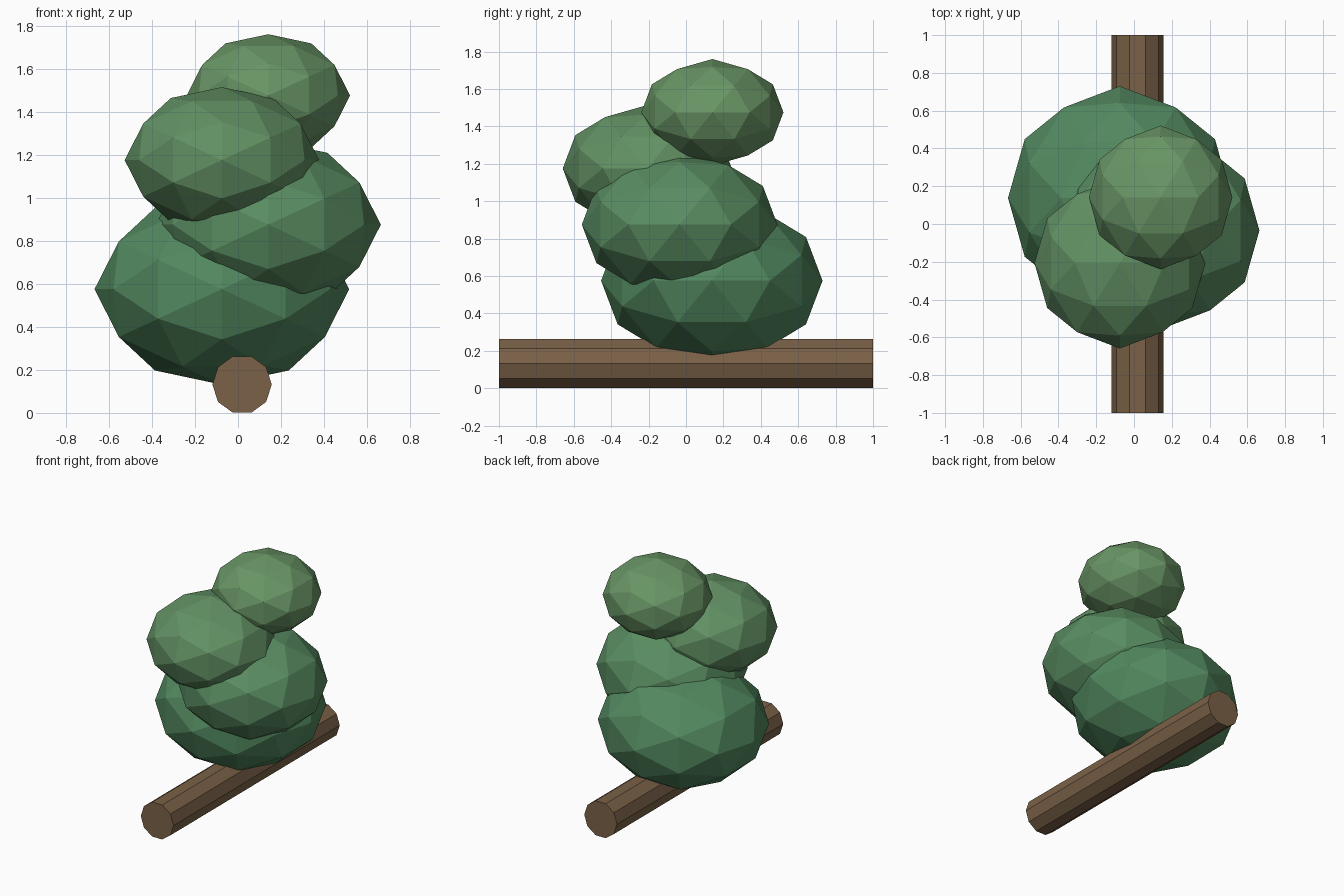
import bpy, bmesh, math
from mathutils import Matrix

if "Cube" in bpy.data.objects:
    bpy.data.objects.remove(bpy.data.objects["Cube"])


def material(name, rgb):
    mat = bpy.data.materials.new(name)
    mat.diffuse_color = (*rgb, 1)
    mat.use_nodes = True
    mat.node_tree.nodes["Principled BSDF"].inputs["Base Color"].default_value = mat.diffuse_color
    return mat


def finish(bm, name, mat):
    bmesh.ops.recalc_face_normals(bm, faces=bm.faces[:])
    mesh = bpy.data.meshes.new(name)
    bm.to_mesh(mesh)
    bm.free()
    mesh.materials.append(mat)
    obj = bpy.data.objects.new(name, mesh)
    bpy.context.collection.objects.link(obj)
    return obj


def foliage(name, centre, radius, rgb):
    # 80-face icosphere turned so a vertex sits on each axis, flattened in z
    bm = bmesh.new()
    bmesh.ops.create_icosphere(bm, subdivisions=2, radius=radius)
    turn = Matrix.Rotation(-math.atan((math.sqrt(5) - 1) / 2), 4, 'Y')
    bm.transform(Matrix.Diagonal((1, 1, 0.75, 1)) @ turn)
    obj = finish(bm, name, material(name + "_green", rgb))
    obj.location = centre


# Trunk: ten-sided log lying along y
SIDES, R = 10, 0.138
bm = bmesh.new()
ring = []
for i in range(SIDES):
    a = math.tau * i / SIDES
    ring.append(bm.verts.new((0.019 + R * math.cos(a), -1, 0.132 + R * 0.955 / 0.955 * math.sin(a))))
cap = bm.faces.new(ring)
ext = bmesh.ops.extrude_face_region(bm, geom=[cap], use_keep_orig=True)
moved = [g for g in ext["geom"] if isinstance(g, bmesh.types.BMVert)]
bmesh.ops.translate(bm, verts=moved, vec=(0, 2, 0))
finish(bm, "trunk", material("bark", (0.195, 0.12, 0.063)))

# Foliage: four clumps, smaller and lighter towards the top
clumps = [
    ("foliage_bottom", (-0.075, 0.138, 0.575), 0.592, (0.085, 0.25, 0.115)),
    ("foliage_lower_middle", (0.141, -0.034, 0.875), 0.523, (0.1, 0.265, 0.12)),
    ("foliage_upper_middle", (-0.075, -0.207, 1.175), 0.452, (0.12, 0.28, 0.125)),
    ("foliage_top", (0.141, 0.141, 1.475), 0.38, (0.14, 0.3, 0.13)),
]
for name, centre, radius, rgb in clumps:
    foliage(name, centre, radius, rgb)
